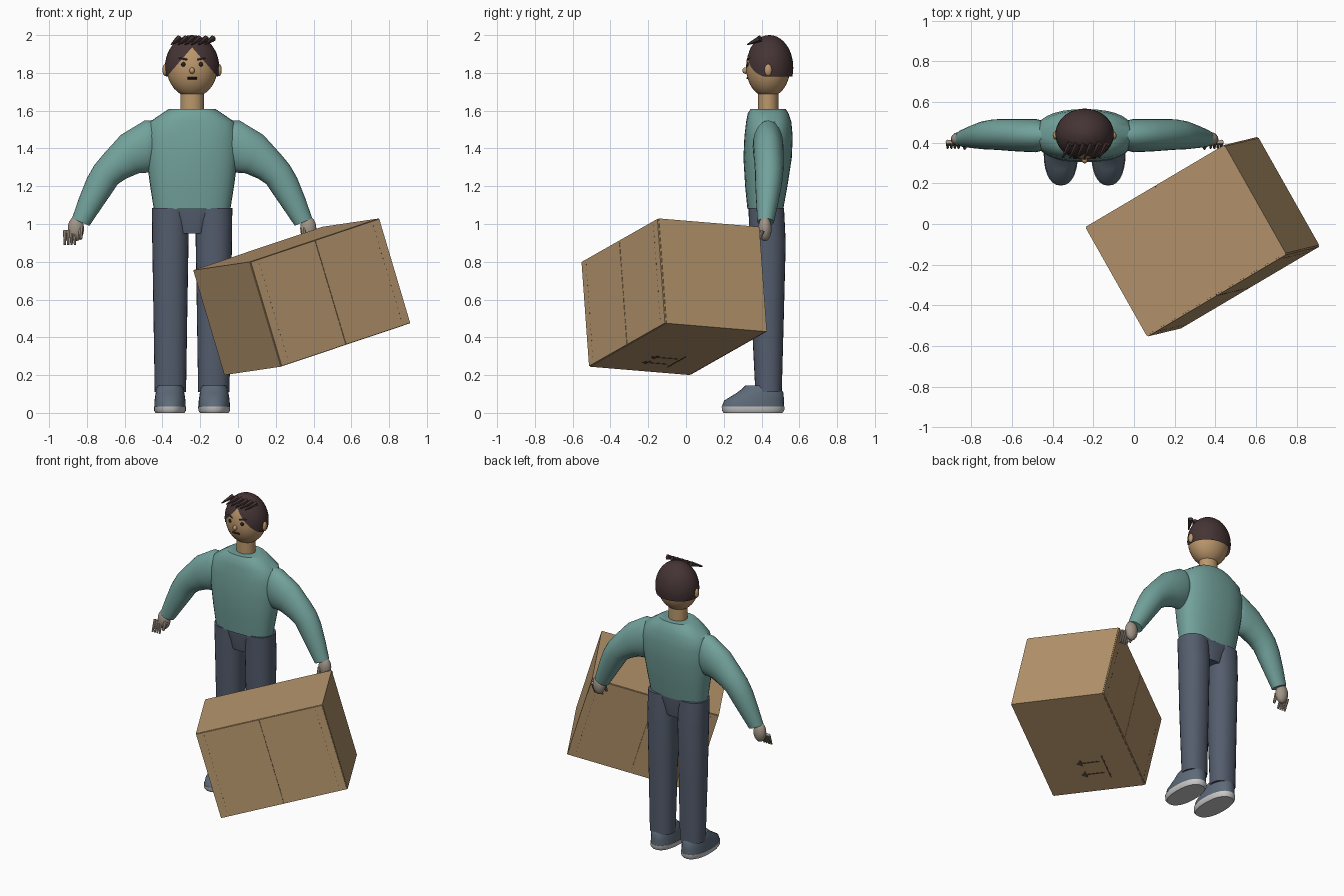
import bpy, bmesh, math
from mathutils import Vector, Matrix

if "Cube" in bpy.data.objects:
    bpy.data.objects.remove(bpy.data.objects["Cube"])

CX, CY = -0.243, 0.435  # centre line of the figure


def material(name, *rgb):
    m = bpy.data.materials.new(name)
    m.use_nodes = True
    m.diffuse_color = (*rgb, 1)
    m.node_tree.nodes["Principled BSDF"].inputs["Base Color"].default_value = (*rgb, 1)
    return m


TEAL = material("teal_sweater", 0.17, 0.36, 0.33)
SKIN = material("skin", 0.50, 0.31, 0.15)
HAIR = material("dark_hair", 0.06, 0.034, 0.035)
PANTS = material("slate_trousers", 0.09, 0.11, 0.155)
SHOE = material("grey_blue_shoe", 0.11, 0.145, 0.19)
SOLE = material("pale_sole", 0.58, 0.58, 0.58)
HAND = material("grey_beige_hand", 0.36, 0.30, 0.24)
CARD = material("cardboard", 0.46, 0.30, 0.15)
INK = material("brown_ink", 0.09, 0.06, 0.035)
DARK = material("face_dark", 0.02, 0.015, 0.015)


def finish(bm, name, mat, smooth=True, angle=40):
    bmesh.ops.recalc_face_normals(bm, faces=bm.faces)
    mesh = bpy.data.meshes.new(name)
    bm.to_mesh(mesh)
    bm.free()
    mesh.materials.append(mat)
    ob = bpy.data.objects.new(name, mesh)
    bpy.context.collection.objects.link(ob)
    if smooth:
        bpy.ops.object.select_all(action="DESELECT")
        ob.select_set(True)
        bpy.context.view_layer.objects.active = ob
        bpy.ops.object.shade_smooth_by_angle(angle=math.radians(angle))
    return ob


def loft(name, rings, mat, n=28, power=2.0, angle=40):
    """Skin superellipse rings given as (centre, half axis a, half axis b)."""
    bm = bmesh.new()
    loops = []
    for c, a, b in rings:
        loop = []
        for i in range(n):
            t = 2 * math.pi * i / n
            ca, sa = math.cos(t), math.sin(t)
            p = Vector(a) * math.copysign(abs(ca) ** (2 / power), ca)
            p += Vector(b) * math.copysign(abs(sa) ** (2 / power), sa)
            loop.append(bm.verts.new(Vector(c) + p))
        loops.append(loop)
    for lo, hi in zip(loops, loops[1:]):
        for i in range(n):
            bm.faces.new((lo[i], lo[(i + 1) % n], hi[(i + 1) % n], hi[i]))
    bm.faces.new(loops[0])
    bm.faces.new(loops[-1])
    return finish(bm, name, mat, angle=angle)


def level(x, y, z, hx, hy):
    return ((x, y, z), (hx, 0, 0), (0, hy, 0))


def ball_mesh(c, r, seg=32):
    bm = bmesh.new()
    bmesh.ops.create_uvsphere(bm, u_segments=seg, v_segments=seg // 2, radius=1,
                              matrix=Matrix.Translation(c) @ Matrix.Diagonal((*r, 1)))
    return bm


def spike(name, p, q, r1, r2, mat, seg=8):
    p, q = Vector(p), Vector(q)
    d = q - p
    bm = bmesh.new()
    m = Matrix.Translation((p + q) / 2) @ d.to_track_quat("Z", "Y").to_matrix().to_4x4()
    bmesh.ops.create_cone(bm, cap_ends=True, segments=seg, radius1=r1, radius2=r2,
                          depth=d.length, matrix=m)
    return finish(bm, name, mat)


# Torso, neck and pelvis
loft("sweater_torso", [level(CX, y, z, hx, hy) for z, y, hx, hy in (
    (1.08, 0.42, 0.203, 0.095), (1.2, 0.425, 0.222, 0.112), (1.35, 0.432, 0.242, 0.128),
    (1.46, 0.437, 0.244, 0.128), (1.54, 0.438, 0.225, 0.12), (1.585, 0.435, 0.16, 0.108),
    (1.61, 0.435, 0.122, 0.092))], TEAL, 32, 2.4)
loft("neck", [level(CX, CY, z, 0.062, 0.054) for z in (1.58, 1.72)], SKIN)
loft("trouser_pelvis", [level(CX, 0.425, z, hx, hy) for z, hx, hy in (
    (0.95, 0.075, 0.075), (1.03, 0.1, 0.088), (1.085, 0.19, 0.09))], PANTS, 28, 2.8)

# Head, with hair trimmed to a swept hairline
finish(ball_mesh((CX, CY, 1.83), (0.135, 0.117, 0.16)), "head", SKIN)
bm = ball_mesh((CX, 0.442, 1.828), (0.144, 0.126, 0.172), 40)
PEAK, SLOPE, NAPE, SIDE = 1.935, 1.15, 1.78, 0.42
for co, no in (((CX, 0, PEAK), (SLOPE, 0, 1)), ((CX, 0, PEAK), (-SLOPE, 0, 1)),
               ((0, 0, NAPE), (0, 0, 1)), ((0, SIDE, 0), (0, 1, 0))):
    bmesh.ops.bisect_plane(bm, geom=bm.verts[:] + bm.edges[:] + bm.faces[:],
                           plane_co=co, plane_no=no)
gone = []
for f in bm.faces:
    c = f.calc_center_median()
    if c.z < NAPE or (c.y < SIDE and c.z < PEAK - SLOPE * abs(c.x - CX)):
        gone.append(f)
bmesh.ops.delete(bm, geom=gone, context="FACES")
finish(bm, "hair_cap", HAIR)
for i in range(6):
    x = CX - 0.085 + 0.036 * i
    spike(f"fringe_lock_{i}", (x + 0.015, 0.395, 1.982), (x - 0.025, 0.325, 1.95),
          0.018, 0.004, HAIR, 6)

# Face
finish(ball_mesh((CX, 0.315, 1.812), (0.014, 0.017, 0.017), 16), "nose", SKIN)
spike("mouth", (CX - 0.025, 0.326, 1.772), (CX + 0.025, 0.326, 1.772), 0.006, 0.006, DARK)


def finger(side, i, x):
    spike(f"{side}_finger_{i}", (x(0.625 + 0.016 * i), 0.405, 0.965),
          (x(0.62 + 0.018 * i), 0.375, 0.89), 0.011, 0.006, HAND)


for side, s in (("left", 1), ("right", -1)):
    def x(d):
        return CX + s * d

    finish(ball_mesh((x(0.143), CY, 1.815), (0.014, 0.02, 0.032), 16), side + "_ear", SKIN)
    finish(ball_mesh((x(0.046), 0.327, 1.845), (0.012, 0.008, 0.012), 16), side + "_eye", DARK)
    spike(side + "_eyebrow", (x(0.025), 0.327, 1.869), (x(0.07), 0.335, 1.879),
          0.006, 0.004, HAIR)

    # Sleeve: offset, depth, height, section tilt, in-plane radius, depth radius
    rings = []
    for d, y, z, tilt, r, ry in (
            (0.17, 0.435, 1.44, 0, 0.07, 0.045), (0.2, 0.435, 1.425, 0, 0.125, 0.072),
            (0.24, 0.435, 1.41, 5, 0.138, 0.082), (0.33, 0.437, 1.37, 25, 0.112, 0.08),
            (0.41, 0.44, 1.305, 42, 0.088, 0.077), (0.455, 0.44, 1.262, 50, 0.08, 0.074),
            (0.49, 0.437, 1.205, 60, 0.077, 0.07), (0.54, 0.43, 1.11, 65, 0.065, 0.058),
            (0.59, 0.422, 1.01, 67, 0.05, 0.044)):
        t = math.radians(tilt)
        rings.append(((x(d), y, z), (s * r * math.sin(t), 0, r * math.cos(t)), (0, ry, 0)))
    loft(side + "_sleeve", rings, TEAL, 24)

    finish(ball_mesh((x(0.615), 0.418, 0.975), (0.043, 0.035, 0.066), 20), side + "_palm", HAND)
    for i in range(4):
        finger(side, i, x)
    spike(side + "_thumb", (x(0.59), 0.40, 0.975), (x(0.59), 0.372, 0.92), 0.014, 0.008, HAND)

    # Leg and shoe
    loft(side + "_trouser_leg", [level(x(0.115), y, z, hx, hy) for z, y, hx, hy in (
        (0.11, 0.437, 0.083, 0.07), (0.55, 0.432, 0.09, 0.087),
        (0.9, 0.432, 0.096, 0.096), (1.085, 0.425, 0.098, 0.094))], PANTS, 28, 2.2)
    loft(side + "_sole", [level(x(0.117), 0.355, z, hx, hy) for z, hx, hy in (
        (0, 0.076, 0.155), (0.012, 0.084, 0.165), (0.035, 0.085, 0.166))], SOLE, 28, 2.3)
    loft(side + "_shoe", [level(x(0.117), y, z, hx, hy) for z, y, hx, hy in (
        (0.035, 0.355, 0.083, 0.165), (0.065, 0.36, 0.082, 0.158),
        (0.105, 0.392, 0.076, 0.125), (0.13, 0.4, 0.072, 0.1),
        (0.145, 0.4, 0.062, 0.085))], SHOE, 28, 2.2)

# Cardboard box, in coordinates running 0 to 1 along its three edges
CORNER = Vector((0.065, -0.555, 0.80))
LONG, DEEP, DOWN = (Vector(v) for v in ((0.685, 0.405, 0.23), (-0.305, 0.54, -0.045),
                                        (0.165, 0.04, -0.555)))


def slab(name, lo, hi, mat):
    bm = bmesh.new()
    bmesh.ops.create_cube(bm, size=1)
    for v in bm.verts:
        a, b, c = (lo[i] if v.co[i] < 0 else hi[i] for i in range(3))
        v.co = CORNER + LONG * a + DEEP * b + DOWN * c
    return finish(bm, name, mat, smooth=False)


slab("box_body", (0, 0.012, 0), (1, 0.988, 1), CARD)
for end, b0, b1, ink in (("front", 0, 0.012, -0.001), ("back", 0.988, 1, 0.999)):
    for i, (a0, a1) in enumerate(((0.004, 0.498), (0.502, 0.996))):
        slab(f"box_{end}_flap_{i}", (a0, b0, 0.004), (a1, b1, 0.996), CARD)
    # Stitched marks across the flaps
    for a in (0.06, 0.5, 0.94):
        for k in range(18):
            c = 0.04 + k * 0.052
            slab(f"box_{end}_stitch", (a - 0.002, ink, c), (a + 0.002, ink + 0.002, c + 0.014), INK)

# Printed upright marks: a bar with two arrows
slab("mark_bar", (0.12, 0.675, 0.999), (0.36, 0.69, 1.002), INK)
for a in (0.18, 0.30):
    slab("mark_arrow_shaft", (a - 0.006, 0.41, 0.999), (a + 0.006, 0.64, 1.002), INK)
    for k in range(4):
        w = 0.008 + 0.008 * k
        slab("mark_arrow_head", (a - w, 0.39 + 0.015 * k, 0.999),
             (a + w, 0.405 + 0.015 * k, 1.002), INK)
